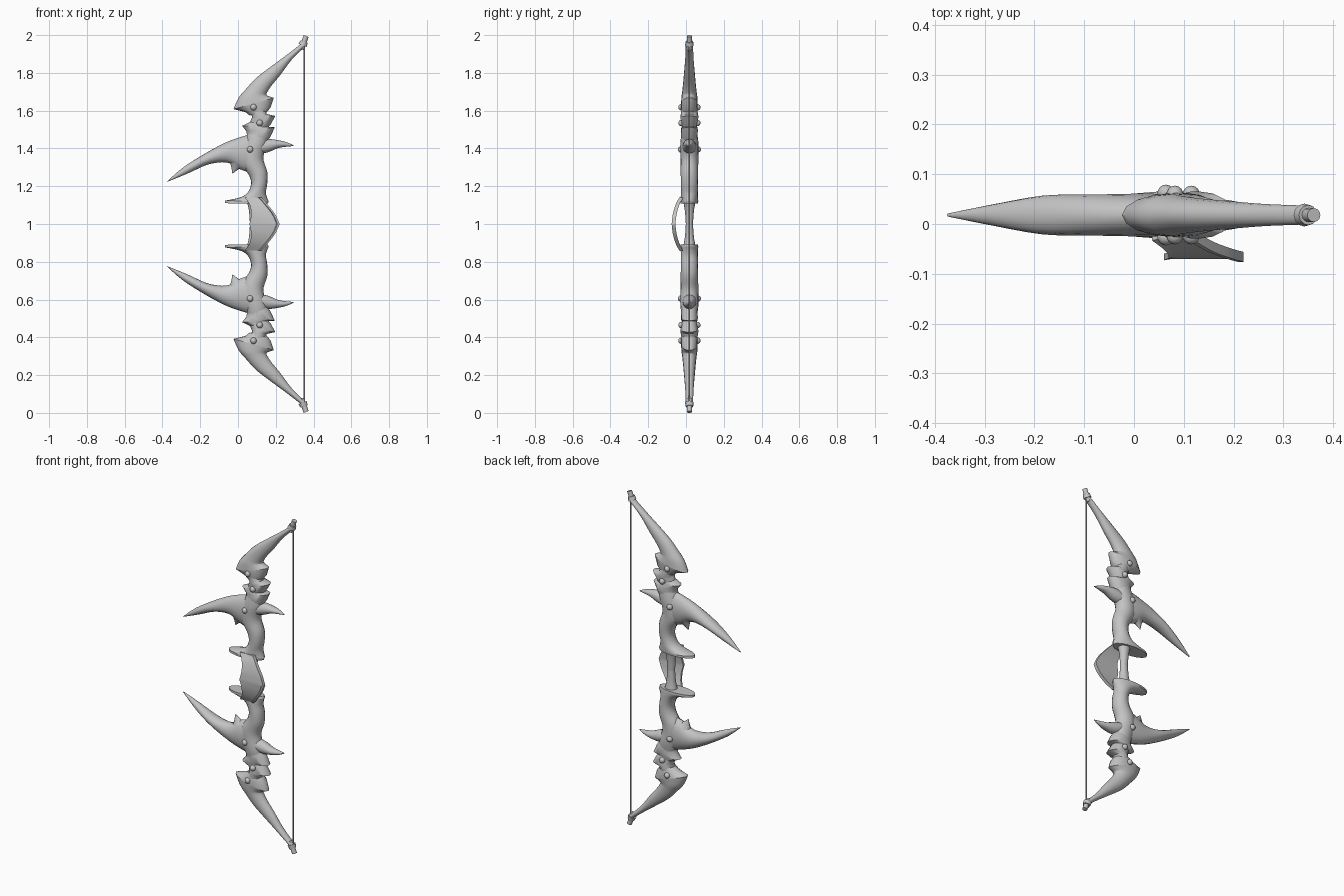
import bpy, bmesh, math
from mathutils import Vector

YC = 0.018            # depth of the bow's middle plane
ORIGIN = Vector((0, YC, 1))
grey = bpy.data.materials.new("bone_grey")
grey.diffuse_color = (0.55, 0.55, 0.55, 1)


def finish(name, bm, axes=(False, False, True), angle=40):
    """Turn a bmesh built around ORIGIN into a mirrored, shaded object."""
    bmesh.ops.recalc_face_normals(bm, faces=bm.faces)
    me = bpy.data.meshes.new(name)
    bm.to_mesh(me)
    bm.free()
    me.materials.append(grey)
    ob = bpy.data.objects.new(name, me)
    bpy.context.collection.objects.link(ob)
    ob.location = ORIGIN
    bpy.ops.object.select_all(action='DESELECT')
    ob.select_set(True)
    bpy.context.view_layer.objects.active = ob
    bpy.ops.object.shade_smooth_by_angle(angle=math.radians(angle))
    if any(axes):
        mod = ob.modifiers.new("mirror", 'MIRROR')
        mod.use_axis = axes
        mod.use_clip = True
    return ob


def smooth_stations(st, n):
    """Catmull-Rom interpolation between the stations."""
    out = []
    for i in range(len(st) - 1):
        p = [st[max(i - 1, 0)], st[i], st[i + 1], st[min(i + 2, len(st) - 1)]]
        for k in range(n):
            t = k / n
            out.append([0.5 * (2 * b + (c - a) * t + (2 * a - 5 * b + 4 * c - d) * t * t
                               + (3 * b - a - 3 * c + d) * t ** 3)
                        for a, b, c, d in zip(*p)])
    return out + [list(st[-1])]


def loft(name, stations, n=3, sides=16):
    """Oval rings; station = edge A (x, z), edge B (x, z), half depth."""
    bm = bmesh.new()
    rings = []
    for xa, za, xb, zb, d in smooth_stations(stations, n):
        ring = []
        for k in range(sides):
            a = 2 * math.pi * k / sides
            f = 0.5 - 0.5 * math.cos(a)
            ring.append(bm.verts.new((xa + (xb - xa) * f, d * math.sin(a),
                                      za + (zb - za) * f - 1)))
        rings.append(ring)
    for r, s in zip(rings, rings[1:]):
        for k in range(sides):
            j = (k + 1) % sides
            bm.faces.new((r[k], r[j], s[j], s[k]))
    bm.faces.new(rings[0])
    bm.faces.new(rings[-1])
    return finish(name, bm)


# Outer limb sweeping from the string tip to a flared, barbed base
loft("outer_limb", [
    (0.336, 1.955, 0.356, 1.940, 0.019), (0.246, 1.886, 0.283, 1.868, 0.022),
    (0.156, 1.820, 0.225, 1.790, 0.028), (0.093, 1.770, 0.177, 1.732, 0.033),
    (0.040, 1.712, 0.152, 1.692, 0.038), (0.003, 1.668, 0.155, 1.680, 0.042),
    (-0.024, 1.608, 0.190, 1.668, 0.044)])
loft("limb_base", [
    (-0.024, 1.608, 0.190, 1.668, 0.044), (0.040, 1.592, 0.172, 1.615, 0.044),
    (0.062, 1.575, 0.150, 1.590, 0.038)], n=1)

# Barbed collars stacked below the limb
loft("upper_collar", [
    (0.058, 1.610, 0.150, 1.620, 0.040), (0.075, 1.565, 0.152, 1.582, 0.047),
    (0.068, 1.550, 0.198, 1.572, 0.047), (0.055, 1.520, 0.172, 1.525, 0.040),
    (0.065, 1.500, 0.150, 1.500, 0.036)], n=1)
loft("lower_collar", [
    (0.075, 1.545, 0.150, 1.540, 0.036), (0.022, 1.520, 0.160, 1.515, 0.040),
    (0.045, 1.490, 0.195, 1.512, 0.045), (0.048, 1.465, 0.172, 1.462, 0.043),
    (0.040, 1.440, 0.150, 1.430, 0.040)], n=1)

# Curved body down to the pointed flange at the grip
loft("body", [
    (0.050, 1.480, 0.158, 1.490, 0.040), (0.035, 1.430, 0.155, 1.430, 0.048),
    (0.020, 1.370, 0.138, 1.375, 0.048), (0.025, 1.310, 0.136, 1.335, 0.047),
    (0.060, 1.255, 0.155, 1.275, 0.046), (0.069, 1.210, 0.155, 1.215, 0.045),
    (0.050, 1.165, 0.148, 1.172, 0.045), (0.010, 1.140, 0.152, 1.145, 0.046),
    (-0.068, 1.124, 0.162, 1.120, 0.047)])
loft("grip_flange", [(-0.068, 1.124, 0.162, 1.120, 0.047),
                     (-0.070, 1.110, 0.158, 1.108, 0.046)], n=1)

# Large horn on the left, small spike on the right, thorn under the horn
loft("horn", [
    (0.080, 1.480, 0.070, 1.270, 0.042), (0.020, 1.462, 0.010, 1.290, 0.043),
    (-0.040, 1.442, -0.035, 1.318, 0.042), (-0.105, 1.412, -0.085, 1.327, 0.041),
    (-0.200, 1.358, -0.165, 1.313, 0.039), (-0.295, 1.296, -0.265, 1.268, 0.022),
    (-0.375, 1.226, -0.373, 1.224, 0.003)])
loft("side_spike", [
    (0.115, 1.440, 0.110, 1.370, 0.038), (0.160, 1.450, 0.160, 1.380, 0.034),
    (0.210, 1.444, 0.212, 1.402, 0.026), (0.255, 1.434, 0.255, 1.409, 0.015),
    (0.295, 1.416, 0.295, 1.413, 0.002)])
loft("thorn", [(-0.045, 1.335, 0.040, 1.300, 0.030), (-0.035, 1.300, 0.010, 1.295, 0.016),
               (-0.030, 1.268, -0.026, 1.268, 0.002)], n=2, sides=10)

# Waisted grip between the flanges
loft("grip", [(0.045, 1.125, 0.125, 1.125, 0.034), (0.058, 1.070, 0.112, 1.070, 0.024),
              (0.063, 1.000, 0.109, 1.000, 0.019)])

# Round studs on both faces
bm = bmesh.new()
for x, z, y in ((0.082, 1.618, 0.042), (0.115, 1.535, 0.042), (0.064, 1.395, 0.044)):
    geo = bmesh.ops.create_uvsphere(bm, u_segments=14, v_segments=8, radius=0.017)
    bmesh.ops.translate(bm, verts=geo["verts"], vec=(x, y, z - 1))
finish("studs", bm, axes=(False, True, True))

# Bowed hand guard in front of the grip: left x, right x, front y, z
bm = bmesh.new()
rings = []
for x0, x1, y, z in smooth_stations([
        (0.036, 0.125, -0.036, 1.140), (0.062, 0.160, -0.056, 1.100),
        (0.070, 0.198, -0.070, 1.050), (0.060, 0.220, -0.076, 1.000)], 4):
    e, y = 0.016, y - YC
    section = ((x0, y + 0.003), (x0 + e, y + 0.006), (x1 - e, y + 0.006), (x1 - e * 0.7, y),
               (x1, y), (x1, y + 0.02), (x0, y + 0.016))
    rings.append([bm.verts.new((px, py, z - 1)) for px, py in section])
for r, s in zip(rings, rings[1:]):
    for k in range(7):
        bm.faces.new((r[k], r[(k + 1) % 7], s[(k + 1) % 7], s[k]))
bm.faces.new(rings[0])
finish("hand_guard", bm, angle=30)


def rod(bm, a, b, r1, r2, sides=12):
    a, b = Vector(a), Vector(b)
    geo = bmesh.ops.create_cone(bm, cap_ends=True, segments=sides, radius1=r1,
                                radius2=r2, depth=(b - a).length)
    rot = (b - a).to_track_quat('Z', 'Y').to_matrix()
    bmesh.ops.rotate(bm, verts=geo["verts"], matrix=rot)
    bmesh.ops.translate(bm, verts=geo["verts"], vec=(a + b) / 2)


# String tips with a collar
bm = bmesh.new()
rod(bm, (0.335, 0, 0.925), (0.361, 0, 0.995), 0.014, 0.014)
rod(bm, (0.342, 0, 0.945), (0.350, 0, 0.966), 0.023, 0.020)
finish("string_tip", bm)

# Bow string
bm = bmesh.new()
rod(bm, (0.352, 0, -0.95), (0.352, 0, 0.95), 0.004, 0.004, 8)
finish("string", bm, axes=(False, False, False))
